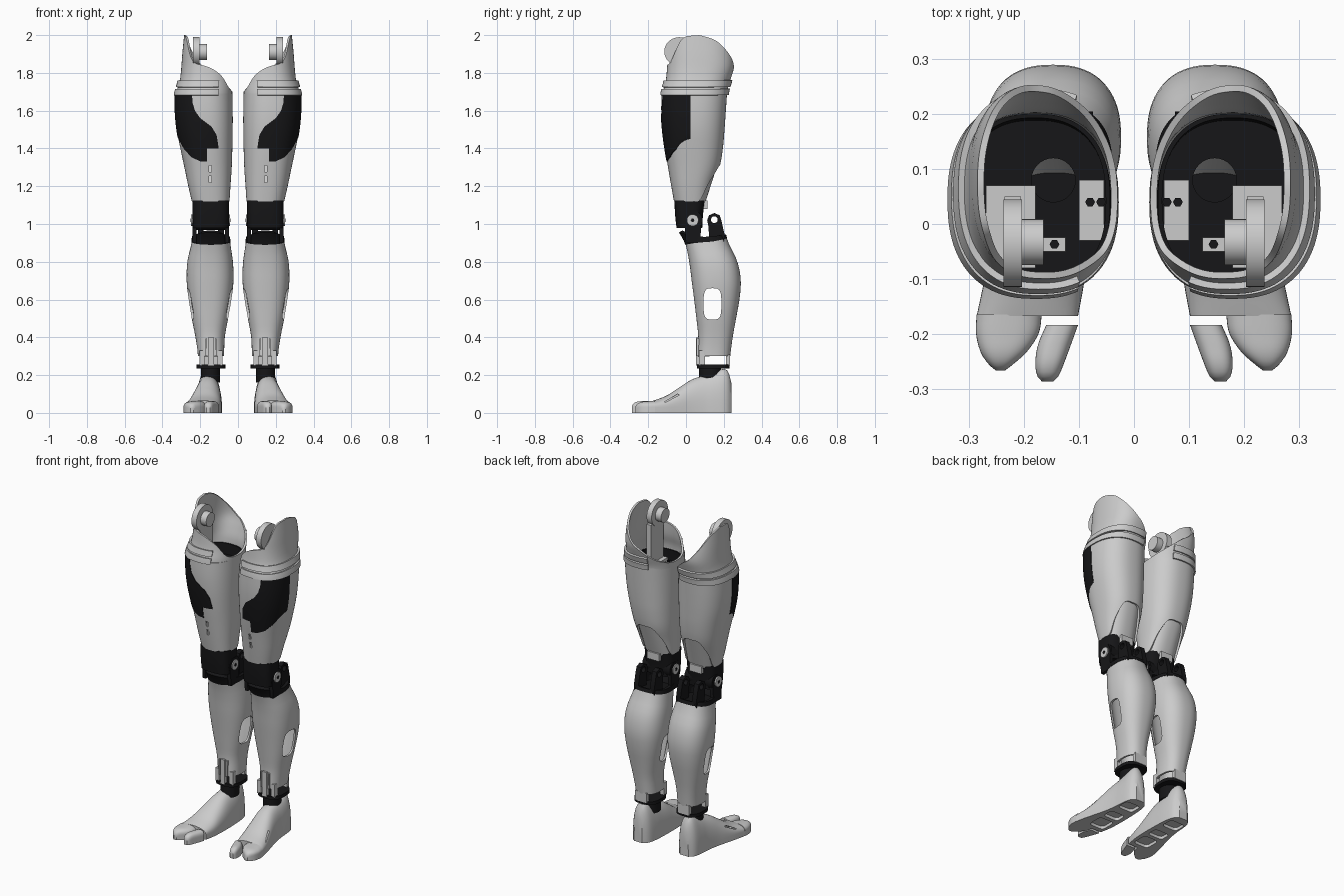
import bpy, bmesh
from math import cos, sin, pi, radians, copysign

if "Cube" in bpy.data.objects:
    bpy.data.objects.remove(bpy.data.objects["Cube"])

BLACK = bpy.data.materials.new("black")
BLACK.diffuse_color = (0.008, 0.008, 0.009, 1)
BLACK.use_nodes = True
BLACK.node_tree.nodes["Principled BSDF"].inputs["Base Color"].default_value = BLACK.diffuse_color
cutters = []


def make(name, verts, faces, mat=None, recalc=True):
    me = bpy.data.meshes.new(name)
    me.from_pydata(verts, [], faces)
    if recalc:
        bm = bmesh.new()
        bm.from_mesh(me)
        bmesh.ops.recalc_face_normals(bm, faces=bm.faces)
        bm.to_mesh(me)
        bm.free()
    ob = bpy.data.objects.new(name, me)
    bpy.context.collection.objects.link(ob)
    if mat:
        me.materials.append(mat)
    return ob


def curve(keys, t):
    """Smooth value(s) at t through keys (t, v, ...)."""
    t = min(max(t, keys[0][0]), keys[-1][0])
    i = max(k for k in range(len(keys) - 1) if keys[k][0] <= t)
    a, b = keys[i], keys[i + 1]
    p, n = keys[max(i - 1, 0)], keys[min(i + 2, len(keys) - 1)]
    h = b[0] - a[0]
    s = (t - a[0]) / h
    out = []
    for k in range(1, len(a)):
        ma = (b[k] - p[k]) / (b[0] - p[0]) * h
        mb = (n[k] - a[k]) / (n[0] - a[0]) * h
        out.append((2*s**3 - 3*s*s + 1)*a[k] + (s**3 - 2*s*s + s)*ma
                   + (3*s*s - 2*s**3)*b[k] + (s**3 - s*s)*mb)
    return out


def spow(c, p):
    return copysign(abs(c) ** (2 / p), c)


def shell(name, secs, lo, hi, rings=8, off=0.0, thick=0.012, p=2.4, arc=None, cap=False, mat=None, n=72):
    """Tube through sections (z, x0, x1, y0, y1); lo / hi are heights or (angle, z) keys."""
    a0, a1 = arc or (0, 360)
    cols = n + 1 if arc else n
    edge = lambda e, a: curve(e, a % 360)[0] if isinstance(e, list) else e
    verts, faces = [], []
    for j in range(rings + 1):
        for i in range(cols):
            a = a0 + (a1 - a0) * i / n
            z = edge(lo, a) + (edge(hi, a) - edge(lo, a)) * j / rings
            x0, x1, y0, y1 = curve(secs, z)
            verts.append(((x0 + x1)/2 + ((x1 - x0)/2 + off) * spow(cos(radians(a)), p),
                          (y0 + y1)/2 + ((y1 - y0)/2 + off) * spow(sin(radians(a)), p), z))
    for j in range(rings):
        for i in range(n):
            k = (i + 1) % cols
            faces.append((j*cols + i, j*cols + k, (j+1)*cols + k, (j+1)*cols + i))
    if cap:
        faces += [tuple(range(cols))[::-1], tuple(range(rings*cols, (rings+1)*cols))]
    ob = make(name, verts, faces, mat, recalc=False)
    if not cap:
        m = ob.modifiers.new("wall", "SOLIDIFY")
        m.thickness, m.offset = thick, -1
    return ob


def prism(name, pts, axis, a, b, mat=None):
    """2D outline extruded along x (pts are y,z), y (x,z) or z (x,y)."""
    n = len(pts)
    put = {"x": lambda u, v, w: (w, u, v), "y": lambda u, v, w: (u, w, v), "z": lambda u, v, w: (u, v, w)}[axis]
    verts = [put(u, v, w) for w in (a, b) for u, v in pts]
    faces = [tuple(range(n)), tuple(range(n, 2*n))[::-1]]
    faces += [(i, (i+1) % n, n + (i+1) % n, n + i) for i in range(n)]
    return make(name, verts, faces, mat)


def oval(u, v, ru, rv, p=2.0, n=32):
    return [(u + ru*spow(cos(2*pi*i/n), p), v + rv*spow(sin(2*pi*i/n), p)) for i in range(n)]


def box(name, x0, x1, y0, y1, z0, z1, mat=None):
    return prism(name, [(x0, y0), (x1, y0), (x1, y1), (x0, y1)], "z", z0, z1, mat)


def boolean(ob, cutter, op="DIFFERENCE"):
    m = ob.modifiers.new("cut", "BOOLEAN")
    m.operation, m.object = op, cutter
    cutter.hide_render = True
    cutters.append(cutter)


# ---- hip shell with sweeping rim, and its two outer bands
HIP = [(1.64, .03, .333, -.128, .212), (1.70, .03, .325, -.122, .217), (1.76, .032, .308, -.107, .234),
       (1.83, .036, .300, -.10, .254), (1.90, .04, .295, -.097, .250), (2.0, .045, .285, -.09, .228)]
RIM = [(0, 2.0), (30, 1.967), (60, 1.895), (90, 1.82), (120, 1.76), (150, 1.72), (180, 1.70),
       (210, 1.72), (240, 1.79), (270, 1.835), (300, 1.865), (330, 1.98), (360, 2.0)]
shell("hip_shell", HIP, 1.675, RIM, 10, n=96)
for z in (1.682, 1.726):
    shell("hip_band", HIP, z, z + .034, 2, off=.012, thick=.02, arc=(-114, 112))

# ---- hip joint disc, hub and mounts
prism("hip_disc", oval(-.035, 1.913, .08, .076, n=40), "x", .204, .238)
prism("hip_hub", oval(-.033, 1.91, .042, .042), "x", .165, .204)
box("hip_bracket", .206, .236, -.075, .05, 1.60, 1.87)
box("hip_outer_plate", .18, .27, -.08, .07, 1.60, 1.63)
box("hip_inner_plate", .055, .10, -.03, .08, 1.60, 1.63)
box("hip_front_plate", .125, .165, -.05, -.025, 1.60, 1.625)
for x, y in ((.06, .04), (.145, -.037), (.08, .04)):
    prism("hip_bolt", oval(x, y, .009, .009, n=6), "z", 1.62, 1.636, BLACK)

# ---- thigh, open at the lower back
THIGH = [(1.10, .046, .240, -.06, .120), (1.2, .040, .263, -.078, .142), (1.3, .033, .284, -.095, .178),
         (1.4, .030, .305, -.112, .195), (1.5, .028, .324, -.125, .204), (1.6, .028, .333, -.131, .211),
         (1.69, .030, .334, -.130, .217)]
BACK_ARCH = [(0, 1.12), (25, 1.13), (50, 1.23), (70, 1.30), (90, 1.31), (110, 1.30), (130, 1.23),
             (155, 1.13), (180, 1.12), (270, 1.12), (360, 1.12)]
thigh = shell("thigh", THIGH, BACK_ARCH, 1.69, 14)
for z0, z1 in ((1.22, 1.255), (1.275, 1.31)):
    boolean(thigh, box("thigh_slot_cutter", .14, .153, -.2, 0, z0, z1))
GUARD = [(1.10, .052, .235, -.045, .098), (1.2, .05, .25, -.06, .13), (1.34, .05, .27, -.07, .175)]
shell("thigh_back_guard", GUARD, 1.11, 1.34, 6, arc=(10, 170), n=40)
panel = shell("thigh_panel", THIGH, 1.28, 1.682, 12, off=.003, thick=.012, mat=BLACK)
outline = [(.245, 1.70), (.24, 1.64), (.228, 1.60), (.20, 1.56), (.14, 1.515), (.113, 1.47), (.102, 1.40),
           (.163, 1.40), (.163, 1.33), (.20, 1.332), (.245, 1.352), (.285, 1.395), (.315, 1.45), (.36, 1.54), (.36, 1.70)]
boolean(panel, prism("panel_cutter", outline, "y", -.3, .025), "INTERSECT")
shell("thigh_liner", THIGH, 1.40, 1.665, 6, off=-.014, thick=.008, mat=BLACK)
floor = shell("thigh_floor", THIGH, 1.58, 1.60, 1, off=-.016, cap=True, mat=BLACK)
boolean(floor, prism("floor_hole_cutter", oval(.147, .08, .04, .04), "z", 1.5, 1.7))

# ---- knee: upper block, pivots, lower ring and arms
KNEE = [(.96, .05, .238, -.048, .085), (1.05, .048, .241, -.058, .09), (1.12, .047, .241, -.061, .10)]
shell("knee_block", KNEE, .978, 1.125, 4, p=3.2, cap=True, mat=BLACK)
prism("knee_barrel", oval(.035, 1.02, .052, .052), "x", .05, .238, BLACK)
prism("knee_pivot", oval(.035, 1.02, .031, .031), "x", .042, .249)
prism("knee_pivot_bolt", oval(.035, 1.02, .01, .01, n=6), "x", .040, .251, BLACK)
SHIN = [(.25, .070, .218, .060, .228), (.3, .073, .212, .060, .234), (.4, .070, .225, .065, .247),
        (.5, .052, .245, .055, .265), (.6, .034, .262, .043, .283), (.7, .024, .272, .030, .290),
        (.8, .027, .268, .017, .272), (.9, .041, .246, -.005, .225), (.96, .046, .240, -.038, .205)]
tilt = lambda side, front, back: [(0, side), (90, back), (180, side), (270, front), (360, side)]
shell("knee_ring", SHIN, tilt(.905, .89, .925), tilt(.932, .955, .945), 3, thick=.02, off=.002, mat=BLACK)
shell("knee_ring_floor", SHIN, tilt(.9, .888, .918), tilt(.918, .90, .93), 1, off=-.01, cap=True, mat=BLACK)
for x0, x1 in ((.047, .068), (.22, .241)):
    prism("knee_side_arm", [(.0, .90), (.075, .90), (.082, 1.02), (.06, 1.065), (.01, 1.065), (-.01, 1.02)],
          "x", x0, x1, BLACK)
for x0, x1 in ((.075, .105), (.183, .213)):
    arm = prism("knee_back_arm", [(.125, .905), (.20, .905), (.205, .94), (.187, 1.02), (.178, 1.046), (.15, 1.058),
                                  (.122, 1.046), (.112, 1.02), (.118, .99)], "x", x0, x1, BLACK)
    boolean(arm, prism("arm_hole_cutter", oval(.15, 1.023, .018, .018, n=20), "x", x0 - .1, x1 + .1))
box("knee_back_bracket", .105, .185, .07, .115, 1.08, 1.125)

# ---- shin with a window on both sides
shin = shell("shin", SHIN, .30, tilt(.91, .893, .93), 18)
boolean(shin, prism("shin_window_cutter", oval(.14, .577, .047, .083, 3.6, 40), "x", -.1, .4))

# ---- ankle posts, collar and joint
for x0, x1, y0, y1, z1 in ((.128, .158, .053, .075, .40), (.082, .108, .068, .10, .33), (.177, .203, .068, .10, .33),
                           (.105, .185, .212, .234, .31), (.066, .08, .125, .17, .31), (.205, .219, .125, .17, .31)):
    if y0 != .125:
        box("ankle_post", x0, x1, y0, y1, .25, z1)
for x in (.115, .165):
    box("shin_front_rail", x, x + .008, .056, .075, .30, .395)
shell("ankle_collar", SHIN, .236, .256, 1, off=.003, thick=.03, p=2.8, cap=True, mat=BLACK)
prism("ankle_joint", oval(.145, .128, .05, .058), "z", .16, .24, BLACK)


# ---- foot and toes: sections (y, x0, x1, top)
def foot_part(name, secs, rings, p=2.5, n=20):
    y0, y1 = secs[0][0], secs[-1][0]
    verts, faces = [], []
    for j in range(rings + 1):
        y = y0 + (y1 - y0) * j / rings
        x0, x1, top = curve(secs, y)
        base = min(.03, top * .5)
        for i in range(n + 1):
            a = pi * i / n
            verts.append(((x0 + x1)/2 + (x1 - x0)/2 * spow(cos(a), p), y, base + (top - base) * spow(sin(a), p)))
        verts += [(x0, y, 0), (x1, y, 0)]
    c = n + 3
    for j in range(rings):
        faces += [(j*c + i, j*c + (i+1) % c, (j+1)*c + (i+1) % c, (j+1)*c + i) for i in range(c)]
    faces += [tuple(range(c)), tuple(range(rings*c, (rings+1)*c))]
    return make(name, verts, faces)


foot = foot_part("foot", [(-.168, .102, .287, .066), (-.10, .09, .272, .093), (-.04, .086, .256, .132),
                          (.03, .085, .238, .176), (.10, .087, .226, .20), (.15, .090, .222, .216),
                          (.20, .098, .216, .232), (.225, .11, .205, .215), (.242, .13, .185, .15)], 32, 2.3)
# shallow hollows in the sole and a slot across the instep
for y, r in ((-.09, .05), (.02, .035), (.15, .04)):
    boolean(foot, prism("sole_cutter", oval(.162, y, .05, r, 5, 24), "z", -.02, .018))
boolean(foot, prism("instep_cutter", [(-.115, .058), (-.105, .058), (-.035, .095), (-.045, .10)], "x", .215, .32))
foot_part("big_toe", [(-.287, .147, .168, .036), (-.278, .138, .176, .05), (-.255, .128, .18, .06),
                      (-.22, .115, .175, .062), (-.184, .102, .160, .062)], 12)
foot_part("outer_toes", [(-.267, .235, .252, .034), (-.257, .222, .264, .048), (-.235, .197, .279, .058),
                         (-.20, .174, .288, .062), (-.165, .168, .287, .065)], 12)

# ---- mirror into a pair, bake the modifiers, shade
bpy.ops.object.select_all(action="DESELECT")
for ob in list(bpy.context.collection.objects):
    if ob not in cutters:
        ob.modifiers.new("pair", "MIRROR").use_mirror_merge = False
        ob.select_set(True)
        bpy.context.view_layer.objects.active = ob
bpy.ops.object.convert(target="MESH")
bpy.ops.object.shade_smooth_by_angle(angle=radians(35))
for c in cutters:
    bpy.data.objects.remove(c)
